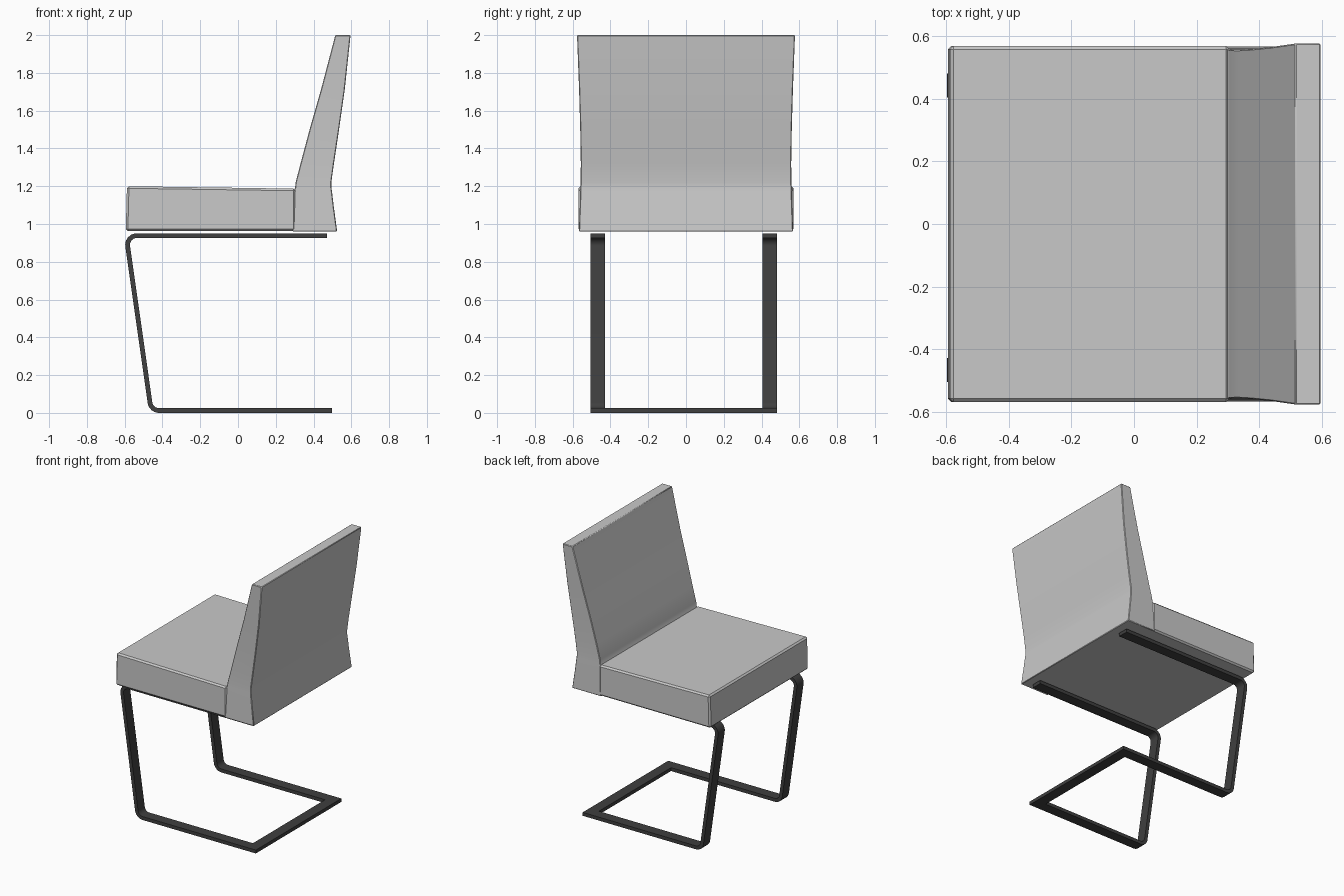
import bpy, math
from mathutils import Vector

if "Cube" in bpy.data.objects:
    bpy.data.objects.remove(bpy.data.objects["Cube"], do_unlink=True)


def material(name, value):
    m = bpy.data.materials.new(name)
    m.use_nodes = True
    m.diffuse_color = (value, value, value, 1)
    m.node_tree.nodes["Principled BSDF"].inputs["Base Color"].default_value = (value, value, value, 1)
    return m


FABRIC = material("grey upholstery", 0.585)
METAL = material("dark metal", 0.05)


def loft(name, rings, mat, bevel=0, smooth=None):
    """Skin a list of four-cornered rings and cap both ends."""
    verts = [p for ring in rings for p in ring]
    faces = [(0, 1, 2, 3), tuple(len(verts) - 1 - i for i in range(4))]
    for r in range(len(rings) - 1):
        for i in range(4):
            j = (i + 1) % 4
            faces.append((4 * r + i, 4 * r + 4 + i, 4 * r + 4 + j, 4 * r + j))
    mesh = bpy.data.meshes.new(name)
    mesh.from_pydata(verts, [], faces)
    mesh.materials.append(mat)
    obj = bpy.data.objects.new(name, mesh)
    bpy.context.collection.objects.link(obj)
    # Consistent outward normals
    bpy.ops.object.select_all(action="DESELECT")
    obj.select_set(True)
    bpy.context.view_layer.objects.active = obj
    bpy.ops.object.mode_set(mode="EDIT")
    bpy.ops.mesh.select_all(action="SELECT")
    bpy.ops.mesh.normals_make_consistent(inside=False)
    bpy.ops.object.mode_set(mode="OBJECT")
    if smooth:
        bpy.ops.object.shade_smooth_by_angle(angle=math.radians(smooth))
    if bevel:
        mod = obj.modifiers.new("soft edge", "BEVEL")
        mod.width = bevel
        mod.segments = 1
        mod.limit_method = "ANGLE"
        mod.angle_limit = math.radians(40)


def slab(z, x0, x1, half):
    return [(x0, -half, z), (x1, -half, z), (x1, half, z), (x0, half, z)]


# Seat cushion, its top falling slightly to the rear
seat_top = [(x, y, 1.2 if x < 0 else 1.187) for x, y, z in slab(1.2, -0.588, 0.305, 0.569)]
loft("seat", [slab(0.963, -0.594, 0.305, 0.569), seat_top], FABRIC, bevel=0.011)

# Backrest, waisted just above the seat and tucked into its rear
back_rows = [(0.96, 0.288, 0.525, 0.567), (1.1, 0.288, 0.506, 0.562),
             (1.17, 0.29, 0.498, 0.56), (1.19, 0.302, 0.495, 0.559),
             (1.22, 0.305, 0.494, 0.558), (1.32, 0.331, 0.508, 0.557),
             (1.5, 0.379, 0.535, 0.56), (1.71, 0.439, 0.565, 0.566),
             (2.0, 0.515, 0.596, 0.577)]
loft("backrest", [slab(*row) for row in back_rows], FABRIC, bevel=0.004, smooth=30)


# Cantilever frame
def fillet(points, radius, steps=6):
    """Round the inner corners of a path in the x-z plane."""
    path = [points[0]]
    for a, b, c in zip(points, points[1:], points[2:]):
        u, v = (a - b).normalized(), (c - b).normalized()
        half = u.angle(v) / 2
        centre = b + (u + v).normalized() * (radius / math.sin(half))
        start = b + u * (radius / math.tan(half)) - centre
        end = b + v * (radius / math.tan(half)) - centre
        for i in range(steps + 1):
            spoke = start.lerp(end, i / steps).normalized()
            path.append(centre + spoke * radius)
    return path + [points[-1]]


HALF = 0.0125
WIDTH = 0.077
CENTRE = -0.012
OFFSET = 0.455
REAR = 0.498
corners = [Vector(p) for p in ((0.47, 0.938), (-0.592, 0.938), (-0.46, HALF), (REAR, HALF))]
path = fillet(corners, 0.048)

for label, side in (("left", 1), ("right", -1)):
    outer = CENTRE + side * (OFFSET + WIDTH / 2)
    inner = CENTRE + side * (OFFSET - WIDTH / 2)
    rings = []
    for i, p in enumerate(path):
        t = (path[min(i + 1, len(path) - 1)] - path[max(i - 1, 0)]).normalized()
        n = Vector((-t.y, t.x)) * HALF
        # The floor end is mitred to meet the cross bar
        cut = WIDTH if i == len(path) - 1 else 0
        a, b = p + n, p - n
        rings.append([(a.x, outer, a.y), (a.x - cut, inner, a.y),
                      (b.x - cut, inner, b.y), (b.x, outer, b.y)])
    loft(label + "_frame_bar", rings, METAL, smooth=30)

# Rear floor cross bar with mitred ends
ends = []
for side in (-1, 1):
    far = CENTRE + side * (OFFSET + WIDTH / 2)
    near = CENTRE + side * (OFFSET - WIDTH / 2)
    ends.append([(REAR, far, 0), (REAR, far, 2 * HALF),
                 (REAR - WIDTH, near, 2 * HALF), (REAR - WIDTH, near, 0)])
loft("floor_cross_bar", ends, METAL)
